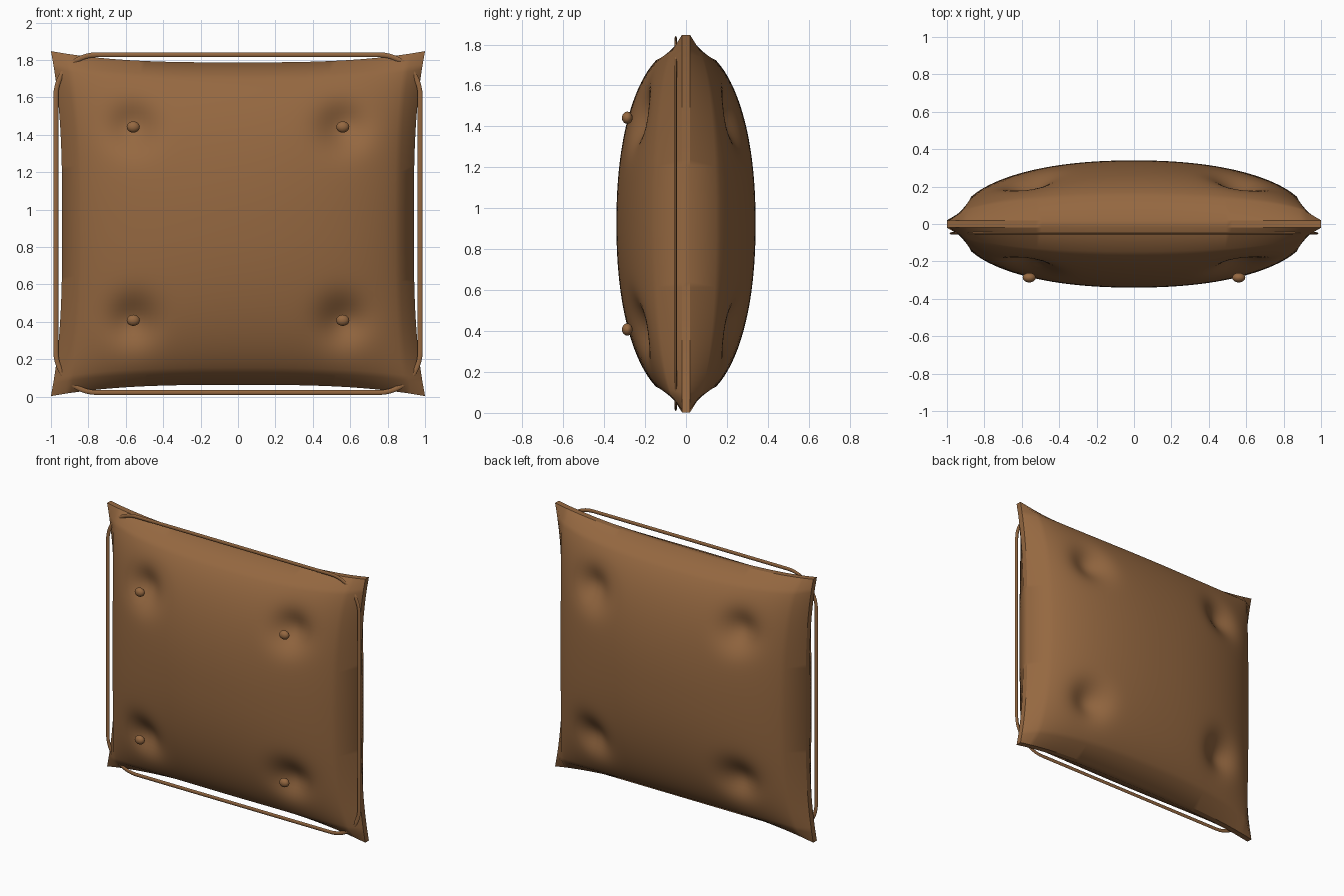
import bpy, bmesh, math

if "Cube" in bpy.data.objects:
    bpy.data.objects.remove(bpy.data.objects["Cube"])

HALF_X, HALF_Z, MID_Z = 1.0, 0.922, 0.925
RIM, PUFF, PINCH = 0.02, 0.32, 0.06
TUFT_X, TUFT_Z = 0.56, 0.517

leather = bpy.data.materials.new("brown leather")
leather.use_nodes = True
leather.diffuse_color = (0.30, 0.138, 0.052, 1)
leather.node_tree.nodes["Principled BSDF"].inputs["Base Color"].default_value = leather.diffuse_color


def finish(obj, angle):
    obj.data.materials.clear()
    obj.data.materials.append(leather)
    bpy.ops.object.select_all(action='DESELECT')
    obj.select_set(True)
    bpy.context.view_layer.objects.active = obj
    bpy.ops.object.shade_smooth_by_angle(angle=math.radians(angle))


def bulge(s):
    return math.sqrt(max(0.0, 1 - abs(s) ** 2.2))


def cushion_point(u, v, side):
    # edges pinch inward between the pointed corners
    x = u * (HALF_X - PINCH * (1 - abs(v) ** 3))
    z = v * (HALF_Z - PINCH * (1 - abs(u) ** 3))
    y = RIM + PUFF * bulge(u) * bulge(v)
    # tufted dimples
    d2 = (abs(x) - TUFT_X) ** 2 + (abs(z) - TUFT_Z) ** 2
    y -= 0.075 * math.exp(-d2 / (2 * 0.085 ** 2))
    return (x, side * y, z + MID_Z)


# Cushion: fine inner grid, one wide border ring, narrow rim
steps, inner = 60, 0.925
params = [-1] + [inner * (2 * i / steps - 1) for i in range(steps + 1)] + [1]
last = len(params) - 1
bm = bmesh.new()
sheets = []
for side in (-1, 1):
    g = [[bm.verts.new(cushion_point(u, v, side)) for v in params] for u in params]
    for i in range(last):
        for j in range(last):
            bm.faces.new((g[i][j], g[i + 1][j], g[i + 1][j + 1], g[i][j + 1]))
    sheets.append(g)
front, back = sheets
for k in range(last):
    for e in (0, last):
        bm.faces.new((front[k][e], front[k + 1][e], back[k + 1][e], back[k][e]))
        bm.faces.new((front[e][k], front[e][k + 1], back[e][k + 1], back[e][k]))
bmesh.ops.recalc_face_normals(bm, faces=bm.faces)
mesh = bpy.data.meshes.new("cushion")
bm.to_mesh(mesh)
bm.free()
cushion = bpy.data.objects.new("cushion", mesh)
bpy.context.collection.objects.link(cushion)
finish(cushion, 30)

# Piping: flat cord swept round a rounded rectangle
RX, RZ, R = 0.974, 0.903, 0.22
bm = bmesh.new()
rings = []
for corner, (sx, sz) in enumerate(((1, 1), (-1, 1), (-1, -1), (1, -1))):
    for k in range(13):
        a = math.pi / 2 * (corner + k / 12)
        ring = []
        for m in range(8):
            t = math.tau * m / 8
            r = R + 0.013 * math.cos(t)
            ring.append(bm.verts.new((sx * (RX - R) + r * math.cos(a),
                                      -0.05 + 0.006 * math.sin(t),
                                      MID_Z + sz * (RZ - R) + r * math.sin(a))))
        rings.append(ring)
for n, ring in enumerate(rings):
    nxt = rings[(n + 1) % len(rings)]
    for m in range(8):
        bm.faces.new((ring[m], ring[(m + 1) % 8], nxt[(m + 1) % 8], nxt[m]))
bmesh.ops.recalc_face_normals(bm, faces=bm.faces)
mesh = bpy.data.meshes.new("piping")
bm.to_mesh(mesh)
bm.free()
piping = bpy.data.objects.new("piping", mesh)
bpy.context.collection.objects.link(piping)
finish(piping, 60)

# Buttons on the front
for sx, across in ((1, "left"), (-1, "right")):
    for sz, level in ((1, "upper"), (-1, "lower")):
        bpy.ops.mesh.primitive_uv_sphere_add(segments=16, ring_count=10, radius=1,
                                             location=(sx * TUFT_X, -0.287, MID_Z + sz * TUFT_Z))
        button = bpy.context.object
        button.name = f"{level}_{across}_button"
        button.scale = (0.035, 0.026, 0.03)
        finish(button, 60)
